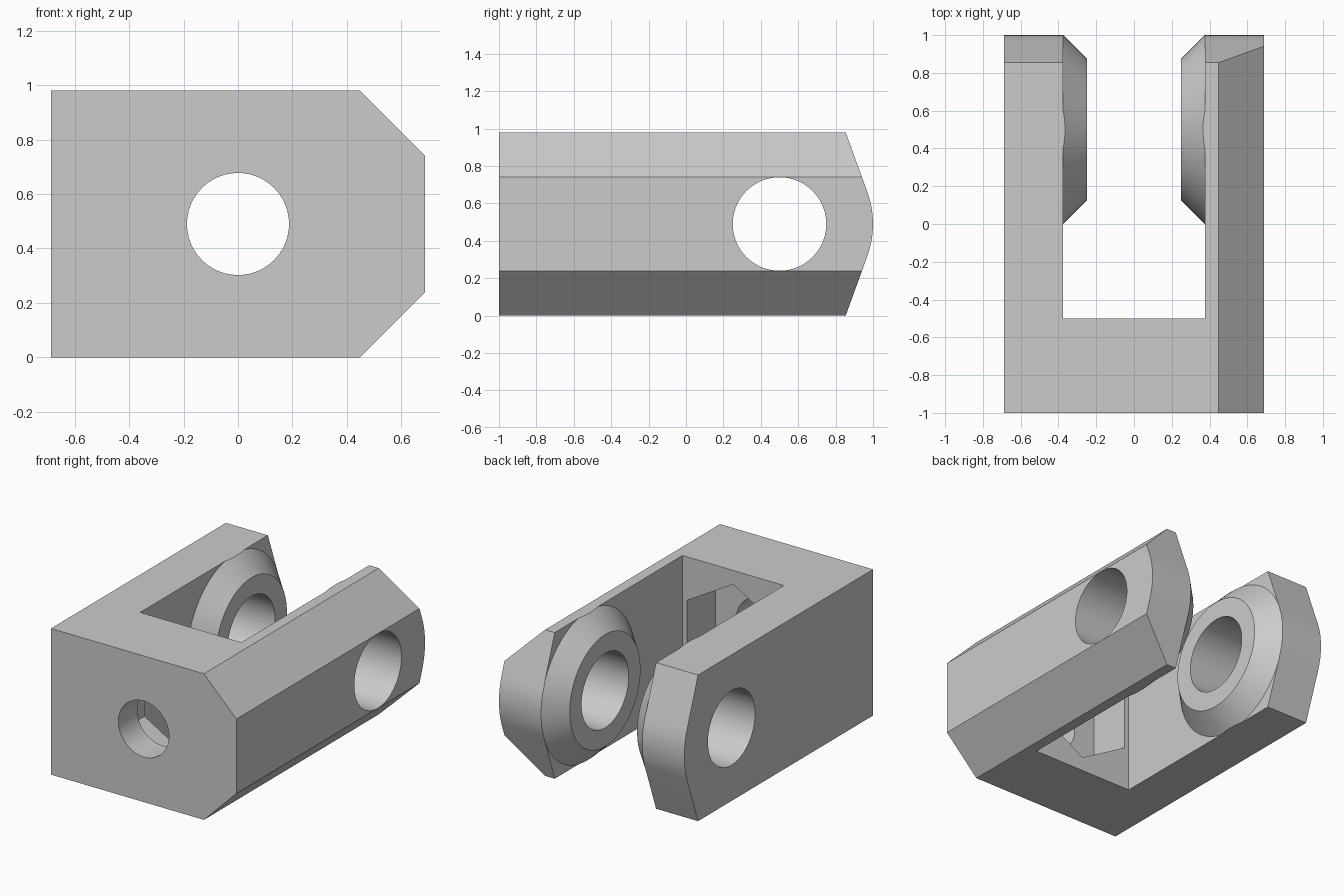
import bpy, bmesh, math

if "Cube" in bpy.data.objects:
    bpy.data.objects.remove(bpy.data.objects["Cube"])

ZC = 0.49      # height of the hole axes
PIN_Y = 0.5    # position of the cross pin

steel = bpy.data.materials.new("plain_grey")
steel.diffuse_color = (0.6, 0.6, 0.6, 1)
steel.use_nodes = True
steel.node_tree.nodes["Principled BSDF"].inputs["Base Color"].default_value = steel.diffuse_color


def loft(name, *rings):
    """Closed solid through rings of equal point count."""
    bm = bmesh.new()
    vs = [[bm.verts.new(p) for p in r] for r in rings]
    n = len(vs[0])
    for a, b in zip(vs, vs[1:]):
        for i in range(n):
            j = (i + 1) % n
            bm.faces.new((a[i], a[j], b[j], b[i]))
    bm.faces.new(vs[0])
    bm.faces.new(vs[-1])
    bmesh.ops.recalc_face_normals(bm, faces=bm.faces)
    me = bpy.data.meshes.new(name)
    bm.to_mesh(me)
    bm.free()
    me.materials.append(steel)
    ob = bpy.data.objects.new(name, me)
    bpy.context.collection.objects.link(ob)
    return ob


def ring_x(x, r, n=72):
    return [(x, PIN_Y + r * math.cos(2 * math.pi * i / n),
             ZC + r * math.sin(2 * math.pi * i / n)) for i in range(n)]


def ring_y(y, r, n=72):
    # first point straight up
    return [(r * math.sin(2 * math.pi * i / n), y,
             ZC + r * math.cos(2 * math.pi * i / n)) for i in range(n)]


def box_rect(y, w, z0, z1):
    return [(-w, y, z0), (w, y, z0), (w, y, z1), (-w, y, z1)]


def boolean(target, tool, op):
    m = target.modifiers.new(op, 'BOOLEAN')
    m.operation, m.object, m.solver = op, tool, 'EXACT'
    bpy.context.view_layer.update()
    dg = bpy.context.evaluated_depsgraph_get()
    me = bpy.data.meshes.new_from_object(target.evaluated_get(dg))
    target.modifiers.clear()
    target.data = me
    bpy.data.objects.remove(tool)


# Body with two chamfered right edges
section = [(-0.6875, 0), (0.4475, 0), (0.6875, 0.24),
           (0.6875, 0.74), (0.4475, 0.98), (-0.6875, 0.98)]
body = loft("clevis_body", *[[(x, y, z) for x, z in section] for y in (-1, 1.1)])

# Slot between the arms
boolean(body, loft("slot", box_rect(-0.5, 0.376, -0.2, 1.2),
                   box_rect(1.3, 0.376, -0.2, 1.2)), 'DIFFERENCE')

# Conical bosses on the inner arm faces
for s in (-1, 1):
    boolean(body, loft("boss", ring_x(s * 0.425, 0.55),
                       ring_x(s * 0.25, 0.375)), 'UNION')

# Rounded arm ends: arc with tangent flats
arc = [(PIN_Y + 0.5 * math.cos(math.radians(a)),
        ZC + 0.5 * math.sin(math.radians(a))) for a in range(-20, 21, 5)]
side = [(-1.2, 0), (0.854, 0)] + arc + [(0.854, 0.98), (-1.2, 0.98)]
boolean(body, loft("side_profile", *[[(x, y, z) for y, z in side]
                                     for x in (-0.9, 0.9)]), 'INTERSECT')

# Cross pin hole, front bolt hole, hexagonal nut pocket
boolean(body, loft("pin_hole", ring_x(-1, 0.25), ring_x(1, 0.25)), 'DIFFERENCE')
boolean(body, loft("bolt_hole", ring_y(-1.2, 0.1875), ring_y(-0.6, 0.1875)), 'DIFFERENCE')
boolean(body, loft("nut_pocket", ring_y(-0.8, 0.396, 6), ring_y(-0.3, 0.396, 6)), 'DIFFERENCE')

# Smooth round surfaces, crisp edges
bpy.context.view_layer.objects.active = body
body.select_set(True)
bpy.ops.object.shade_smooth_by_angle(angle=math.radians(25))
